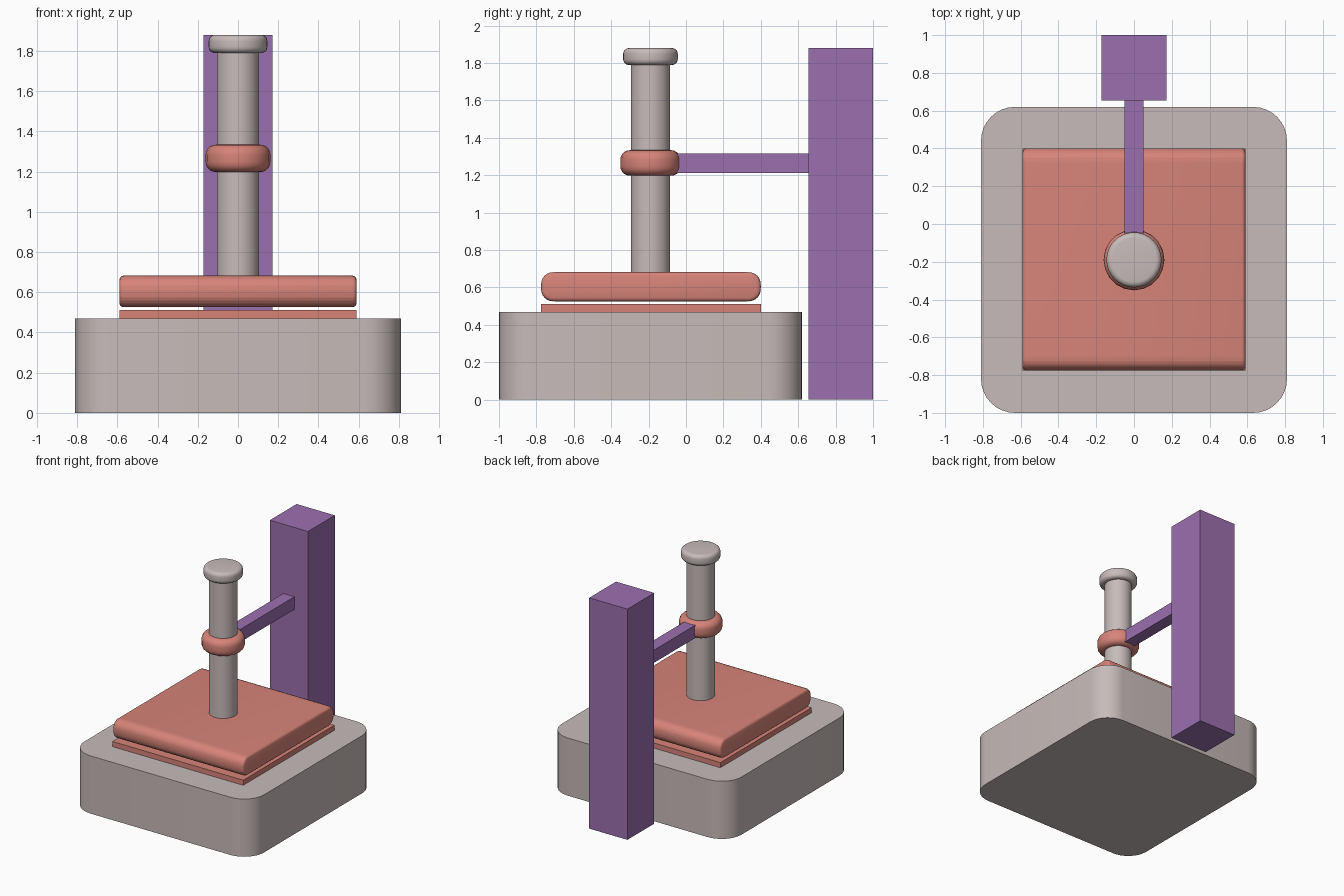
import bpy, bmesh, math

if "Cube" in bpy.data.objects:
    bpy.data.objects.remove(bpy.data.objects["Cube"])

CY = -0.19  # centre line of the press in y


def mat(name, rgb):
    m = bpy.data.materials.new(name)
    m.diffuse_color = (*rgb, 1)
    m.use_nodes = True
    m.node_tree.nodes["Principled BSDF"].inputs["Base Color"].default_value = m.diffuse_color
    return m


GREY = mat("warm_grey", (0.57, 0.50, 0.49))
RED = mat("salmon_red", (0.68, 0.23, 0.19))
PURPLE = mat("purple", (0.33, 0.16, 0.43))


def finish(name, bm, material, smooth=False):
    bmesh.ops.recalc_face_normals(bm, faces=bm.faces)
    me = bpy.data.meshes.new(name)
    bm.to_mesh(me)
    bm.free()
    me.materials.append(material)
    ob = bpy.data.objects.new(name, me)
    bpy.context.collection.objects.link(ob)
    if smooth:
        bpy.ops.object.select_all(action='DESELECT')
        ob.select_set(True)
        bpy.context.view_layer.objects.active = ob
        bpy.ops.object.shade_smooth_by_angle(angle=math.radians(35))
    return ob


def box(name, lo, hi, material, bevels=()):
    """Box from corner to corner; bevels = (axis, radius, segments) rounds edges along an axis."""
    bm = bmesh.new()
    bmesh.ops.create_cube(bm, size=1)
    for v in bm.verts:
        v.co = [lo[i] + (v.co[i] + 0.5) * (hi[i] - lo[i]) for i in range(3)]
    for axis, radius, segs in bevels:
        edges = [e for e in bm.edges
                 if abs((e.verts[0].co - e.verts[1].co)[axis]) > 1e-4]
        bmesh.ops.bevel(bm, geom=edges, offset=radius, segments=segs,
                        profile=0.5, affect='EDGES')
    return bm if name is None else finish(name, bm, material, bool(bevels))


def rounded(r, z0, z1, rad, n=5):
    """Outer half profile of a disc with rounded rims."""
    q = [math.pi / 2 * i / n for i in range(n + 1)]
    low = [(r - rad + rad * math.sin(a), z0 + rad - rad * math.cos(a)) for a in q]
    high = [(r - rad + rad * math.cos(a), z1 - rad + rad * math.sin(a)) for a in q]
    return low + high


def lathe(name, profile, material, sides):
    bm = bmesh.new()
    rings = [[bm.verts.new((r * math.cos(2 * math.pi * i / sides),
                            CY + r * math.sin(2 * math.pi * i / sides), z))
              for i in range(sides)] for r, z in profile]
    for a, b in zip(rings, rings[1:]):
        for i in range(sides):
            j = (i + 1) % sides
            bm.faces.new((a[i], a[j], b[j], b[i]))
    bm.faces.new(rings[0][::-1])
    bm.faces.new(rings[-1])
    return finish(name, bm, material, True)


# Base block with rounded corners, and lower plate
box("base", (-0.81, -1, 0), (0.81, 0.62, 0.47), GREY, [(2, 0.18, 8)])
box("lower_plate", (-0.59, -0.775, 0.47), (0.59, 0.4, 0.512), RED)

# Upper plate: long edges fully rounded, end rims slightly rounded
bm = box(None, (-0.59, -0.775, 0.526), (0.59, 0.4, 0.682), RED, [(0, 0.065, 6)])
rims = [e for e in bm.edges
        if all(abs(abs(v.co.x) - 0.59) < 1e-4 for v in e.verts)]
bmesh.ops.bevel(bm, geom=rims, offset=0.02, segments=3, profile=0.5, affect='EDGES')
finish("upper_plate", bm, RED, True)

# Ram shaft, cap and guide collar
lathe("shaft", [(0.105, 0.67), (0.105, 1.80)], GREY, 32)
lathe("shaft_cap", rounded(0.146, 1.79, 1.88, 0.03), GREY, 32)
lathe("collar", rounded(0.161, 1.198, 1.334, 0.05), RED, 20)

# Rear column and support arm
box("column", (-0.172, 0.655, 0), (0.172, 1, 1.88), PURPLE)
box("support_arm", (-0.05, -0.09, 1.212), (0.05, 0.66, 1.316), PURPLE)
